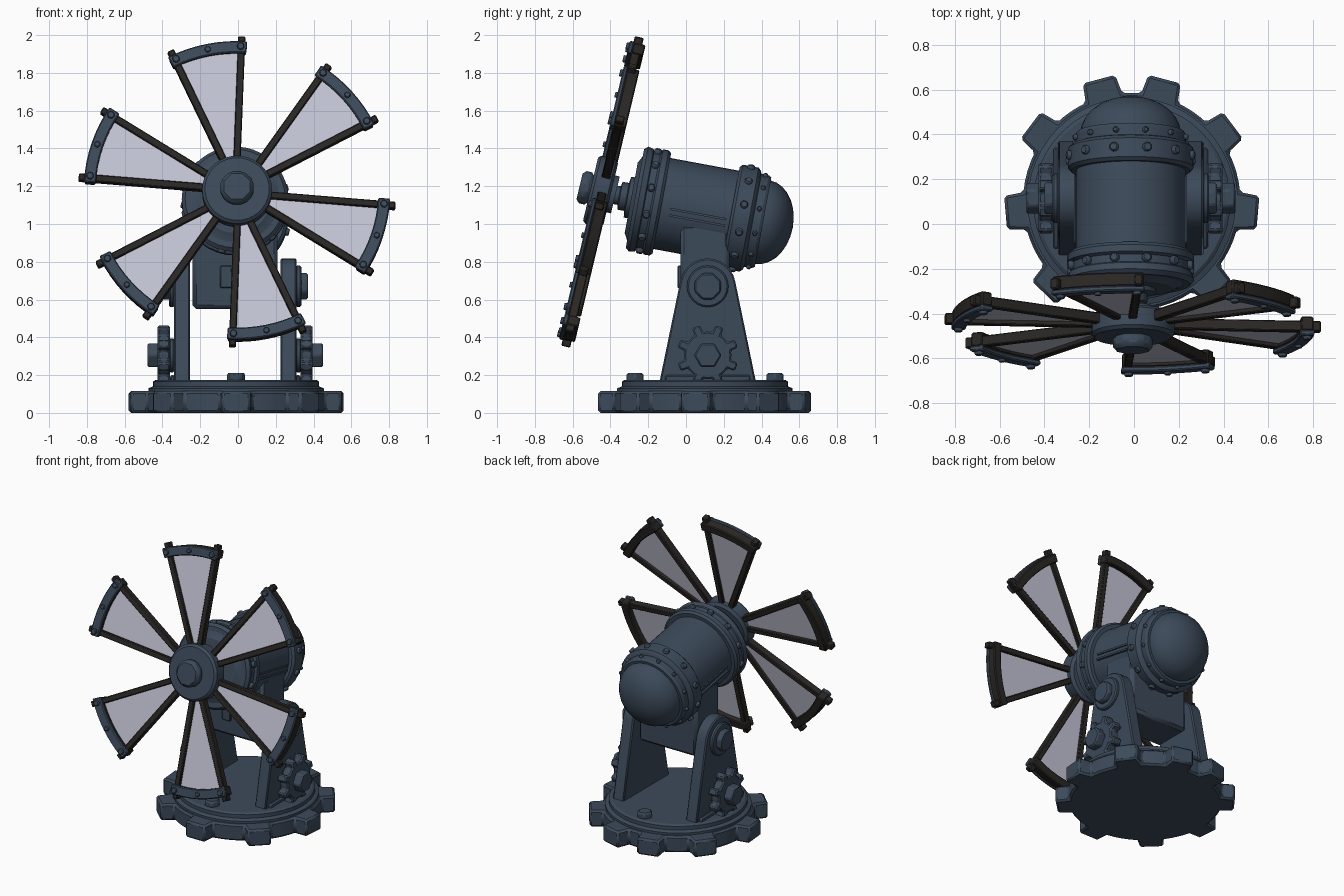
import bpy, bmesh, math
from mathutils import Matrix, Vector

if "Cube" in bpy.data.objects:
    bpy.data.objects.remove(bpy.data.objects["Cube"])

def material(name, c):
    m = bpy.data.materials.new(name)
    m.diffuse_color = (*c, 1)
    m.use_nodes = True
    m.node_tree.nodes["Principled BSDF"].inputs["Base Color"].default_value = m.diffuse_color
    return m

SLATE = material("slate_metal", (0.045, 0.068, 0.102))
BROWN = material("dark_brown_wood", (0.023, 0.020, 0.018))
SAIL = material("pale_lavender_cloth", (0.55, 0.56, 0.67))
CX, CY = -0.01, 0.10
TAU = math.tau

def frame(origin, xa, ya):
    """Matrix with given x and y axes; z is their cross product."""
    xa, ya = Vector(xa), Vector(ya)
    m = Matrix((xa, ya, xa.cross(ya))).transposed().to_4x4()
    m.translation = Vector(origin)
    return m

def finish(name, bm, mat, M, bevel=0):
    bmesh.ops.recalc_face_normals(bm, faces=bm.faces[:])
    me = bpy.data.meshes.new(name)
    bm.to_mesh(me)
    bm.free()
    me.materials.append(mat)
    for p in me.polygons:
        p.use_smooth = True
    me.set_sharp_from_angle(angle=math.radians(28))
    ob = bpy.data.objects.new(name, me)
    bpy.context.collection.objects.link(ob)
    ob.matrix_world = M
    if bevel:
        b = ob.modifiers.new("bevel", 'BEVEL')
        b.width, b.segments = bevel, 1
        b.limit_method, b.angle_limit = 'ANGLE', math.radians(35)
    return ob

def prism(name, pts, z0, z1, mat, M, bevel=0):
    bm = bmesh.new()
    f = bm.faces.new([bm.verts.new((x, y, z0)) for x, y in pts])
    r = bmesh.ops.extrude_face_region(bm, geom=[f])
    bmesh.ops.translate(bm, vec=(0, 0, z1 - z0),
                        verts=[v for v in r['geom'] if isinstance(v, bmesh.types.BMVert)])
    return finish(name, bm, mat, M, bevel)

def lathe(name, prof, mat, M, n=36):
    """Spin (radius, z) points about local z."""
    bm = bmesh.new()
    vs = [bm.verts.new((r, 0, z)) for r, z in prof]
    es = [bm.edges.new(p) for p in zip(vs, vs[1:])]
    bmesh.ops.spin(bm, geom=vs + es, cent=(0, 0, 0), axis=(0, 0, 1), angle=TAU, steps=n)
    bmesh.ops.remove_doubles(bm, verts=bm.verts[:], dist=1e-4)
    return finish(name, bm, mat, M)

def circle(r, n, cx=0, cy=0, ph=0):
    return [(cx + r * math.cos(TAU * i / n + ph), cy + r * math.sin(TAU * i / n + ph)) for i in range(n)]

def rect(x0, x1, y0, y1):
    return [(x0, y0), (x1, y0), (x1, y1), (x0, y1)]

def polar(r, deg):
    a = math.radians(deg)
    return (r * math.cos(a), r * math.sin(a))

def gear(angles, root, tip, wr, wt, cx=0, cy=0):
    """Gear outline from tooth angles in degrees, with rounded gaps."""
    out, angles = [], sorted(angles)
    for i, a in enumerate(angles):
        out += [polar(root, a - wr), polar(tip, a - wt), polar(tip, a + wt), polar(root, a + wr)]
        nxt = angles[(i + 1) % len(angles)] + (360 if i == len(angles) - 1 else 0)
        for t in (0.25, 0.5, 0.75):
            out.append(polar(root, a + wr + t * (nxt - a - 2 * wr)))
    return [(x + cx, y + cy) for x, y in out]

# --- base: toothed plate, stepped disc, bolts
BASE = Matrix.Translation((CX, CY, 0))
teeth = [-90] + [a for t in (75, 37, -5, -46) for a in (t, 180 - t)]
prism("base_gear", gear(teeth, 0.485, 0.57, 10, 7.5), 0, 0.115, SLATE, BASE, 0.012)
lathe("base_disc", [(0, 0.1), (0.465, 0.1), (0.465, 0.13), (0.44, 0.14), (0.44, 0.165), (0.425, 0.175), (0, 0.175)],
      SLATE, BASE, 48)
for i, a in enumerate((90, 270)):
    x, y = polar(0.37, a)
    prism("base_bolt_%d" % i, circle(0.052, 6, x, y), 0.16, 0.212, SLATE, BASE, 0.01)

# --- side brackets with pivot bosses and small gears (local x=y, y=z, z=x)
SIDE = frame((-0.015, 0, 0), (0, 1, 0), (0, 0, 1))
bracket = [(-0.14, 0.165), (0.37, 0.165)] + [
    (0.115 + 0.148 * math.cos(t), 0.67 + 0.148 * math.sin(t))
    for t in [math.radians(10 + 160 * i / 12) for i in range(13)]]
for side, s in (("left", -1), ("right", 1)):
    def side_part(name, pts, a, b, bev=0.008):
        prism(side + "_" + name, pts, min(s * a, s * b), max(s * a, s * b), SLATE, SIDE, bev)
    side_part("bracket", bracket, 0.24, 0.325)
    side_part("pivot_boss", circle(0.11, 24, 0.115, 0.67), 0.32, 0.35)
    side_part("pivot_bolt", circle(0.075, 8, 0.115, 0.67, TAU / 16), 0.34, 0.385)
    side_part("foot", rect(-0.11, 0.34, 0.165, 0.2), 0.32, 0.345)
    side_part("side_gear", gear([22.5 + i * 45 for i in range(8)], 0.125, 0.165, 11, 8, 0.115, 0.305), 0.345, 0.41)
    side_part("gear_spacer", circle(0.09, 20, 0.115, 0.305), 0.32, 0.35)
    side_part("gear_bolt", circle(0.073, 6, 0.115, 0.305), 0.40, 0.465)

# --- mount block under the motor
prism("mount_block", rect(-0.03, 0.23, 0.55, 1.0), -0.225, 0.225, SLATE, SIDE, 0.02)
prism("mount_plate", rect(-0.045, 0.0, 0.66, 0.78), -0.08, -0.015, SLATE, SIDE, 0.006)

# --- motor, tilted nose-up (local z points forward)
t = math.radians(10.5)
MOTOR = frame((-0.015, 0, 1.085), (1, 0, 0), (0, math.sin(t), math.cos(t)))
lathe("motor_body", [(0, 0.295), (0.19, 0.295), (0.215, 0.28), (0.245, 0.27), (0.245, -0.38), (0, -0.38)], SLATE, MOTOR)
lathe("front_ring", [(0.235, 0.275), (0.265, 0.275), (0.283, 0.255), (0.275, 0.225), (0.268, 0.22), (0.268, 0.185),
                     (0.283, 0.175), (0.283, 0.145), (0.27, 0.13), (0.235, 0.13)], SLATE, MOTOR)
lathe("rear_ring", [(0.235, -0.24), (0.265, -0.24), (0.28, -0.255), (0.28, -0.34), (0.265, -0.355),
                    (0.25, -0.36), (0.25, -0.40), (0.24, -0.415), (0.2, -0.415)], SLATE, MOTOR)
dome = [(0.225 * math.cos(a), -0.41 - 0.165 * math.sin(a)) for a in [math.pi / 2 * i / 7 for i in range(7)]]
lathe("rear_dome", [(0, -0.38), (0.225, -0.38)] + dome + [(0, -0.575)], SLATE, MOTOR, 24)
lathe("motor_shaft", [(0, 0.46), (0.05, 0.46), (0.05, 0.36), (0.075, 0.355), (0.075, 0.32), (0.11, 0.315), (0.11, 0.28), (0, 0.28)],
      SLATE, MOTOR, 16)

# raised side ribs on the motor
for side, s in (("left", -1), ("right", 1)):
    for k, y in enumerate((-0.02, -0.055)):
        x = s * 0.244
        prism("%s_motor_rib_%d" % (side, k), rect(x - 0.008, x + 0.008, y - 0.006, y + 0.006), -0.22, 0.08, SLATE, MOTOR)

# rivets around the rings
for ring, r, z, n in (("front", 0.27, 0.2, 12), ("rear", 0.276, -0.3, 12), ("dome", 0.246, -0.383, 12)):
    for i in range(n):
        a = TAU * (i + 0.5) / n
        rad = Vector((math.cos(a), math.sin(a), 0))
        F = MOTOR @ frame(rad * r + Vector((0, 0, z)), (-math.sin(a), math.cos(a), 0), (0, 0, 1))
        prism("%s_rivet_%d" % (ring, i), circle(0.022 if ring != "dome" else 0.014, 8), -0.01, 0.02, SLATE, F, 0.006)

# --- rotor: hub and cap (local z points forward)
t = math.radians(13.4)
ROTOR = frame((-0.005, -0.442, 1.17), (1, 0, 0), (0, math.sin(t), math.cos(t)))
lathe("rotor_hub", [(0, -0.07), (0.1, -0.07), (0.1, -0.045), (0.165, -0.045), (0.185, -0.03), (0.185, 0.05),
                    (0.17, 0.065), (0, 0.065)], SLATE, ROTOR)
prism("hub_cap", circle(0.095, 8, 0, 0, TAU / 16), 0.06, 0.125, SLATE, ROTOR, 0.018)

def arc_band(r0, r1, half, n=8):
    angs = [-half + 2 * half * i / n for i in range(n + 1)]
    return [polar(r1, a) for a in angs] + [polar(r0, a) for a in reversed(angs)]

# --- six framed sails
for k in range(6):
    B = ROTOR @ Matrix.Rotation(math.radians(101.5 + 60 * k), 4, 'Z')
    inner = polar(0.15, 11)
    outer = polar(0.842, 13.2)
    edge = [polar(0.775, a) for a in (-13, -6.5, 0, 6.5, 13)]
    prism("sail_%d" % k, [(inner[0], -inner[1])] + edge + [inner], -0.004, 0.004, SAIL, B)
    for s in (-1, 1):
        p, q = Vector((inner[0], s * inner[1])), Vector((outer[0], s * outer[1]))
        d = (q - p).normalized()
        w = Vector((-d.y, d.x)) * 0.019
        prism("spar_%d_%s" % (k, "a" if s < 0 else "b"), [tuple(v) for v in (p - w, q - w, q + w, p + w)],
              -0.024, 0.024, BROWN, B, 0.005)
        x, y = polar(0.782, s * 12.9)
        prism("spar_bolt_%d_%s" % (k, "a" if s < 0 else "b"), circle(0.021, 6, x, y), 0.03, 0.058, SLATE, B, 0.004)
    prism("rim_back_%d" % k, arc_band(0.752, 0.808, 15), -0.042, 0.022, BROWN, B, 0.006)
    prism("rim_front_%d" % k, arc_band(0.748, 0.812, 15.3), 0.02, 0.044, SLATE, B, 0.006)
    prism("rim_rivet_%d" % k, circle(0.017, 8, 0.78, 0), 0.03, 0.056, SLATE, B, 0.004)
